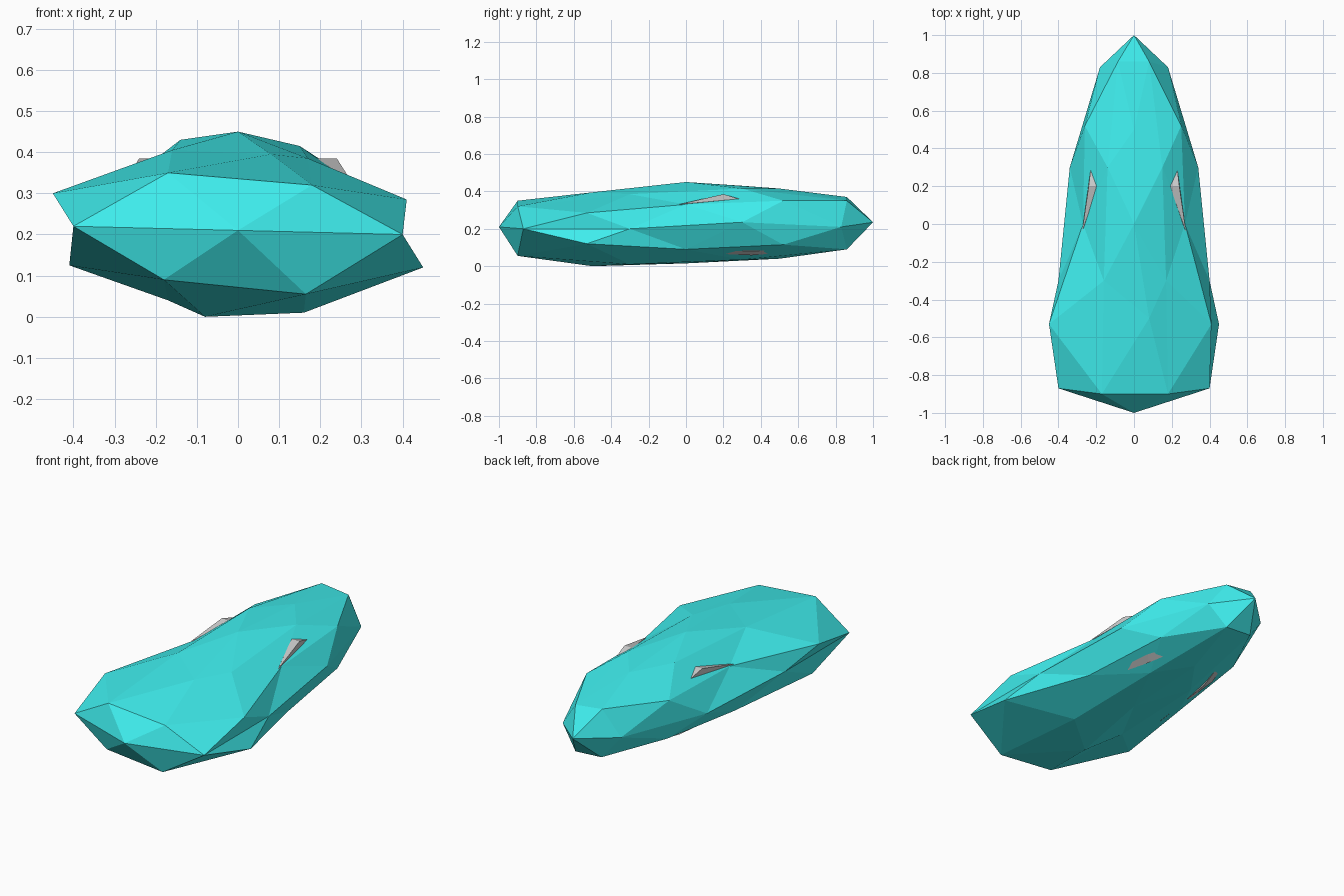
import bpy, bmesh

if "Cube" in bpy.data.objects:
    bpy.data.objects.remove(bpy.data.objects["Cube"])

# Six-sided staggered rings along y: (y of side points, y of others, six x/z pairs).
# Even rings start at 0 degrees, odd rings at 30 degrees.
RINGS = [
    (-.87, -.90, [(.40, .20), (.18, .32), (-.17, .35), (-.40, .22), (-.18, .09), (.165, .055)]),
    (-.53, -.50, [(.41, .285), (.08, .395), (-.45, .30), (-.41, .125), (-.08, .0), (.45, .12)]),
    (-.30, -.30, [(.40, .20), (.17, .385), (-.16, .405), (-.40, .22), (-.17, .04), (.16, .01)]),
    (0.00, 0.00, [(.27, .33), (.00, .45), (-.27, .33), (-.30, .09), (.00, .015), (.31, .09)]),
    (.30, .30, [(.34, .235), (.15, .415), (-.14, .43), (-.34, .20), (-.14, .035), (.14, .035)]),
    (.52, .50, [(.25, .35), (.00, .415), (-.26, .335), (-.25, .12), (.00, .04), (.25, .115)]),
    (.83, .86, [(.18, .21), (.08, .35), (-.085, .37), (-.18, .225), (-.08, .10), (.08, .09)]),
]


def finish(bm, name, mat=None):
    bmesh.ops.recalc_face_normals(bm, faces=bm.faces)
    me = bpy.data.meshes.new(name)
    bm.to_mesh(me)
    bm.free()
    ob = bpy.data.objects.new(name, me)
    bpy.context.collection.objects.link(ob)
    if mat:
        me.materials.append(mat)
    return ob


cyan = bpy.data.materials.new("cyan")
cyan.diffuse_color = (.05, .86, .86, 1)
cyan.use_nodes = True
cyan.node_tree.nodes["Principled BSDF"].inputs["Base Color"].default_value = cyan.diffuse_color

# Faceted crystal body
bm = bmesh.new()
v = []
for i, (ys, yo, pts) in enumerate(RINGS):
    side = (0, 3) if i % 2 == 0 else (0, 2, 3, 5)
    v.append([bm.verts.new((x, ys if k in side else yo, z)) for k, (x, z) in enumerate(pts)])
front_tip = bm.verts.new((0, -1, .21))
back_tip = bm.verts.new((0, 1, .235))
for k in range(6):
    n = (k + 1) % 6
    for tip, end, nxt in ((front_tip, v[0], v[1]), (back_tip, v[6], v[5])):
        bm.faces.new((tip, end[k], end[n]))
        bm.faces.new((nxt[k], end[n], end[k]))
    # Diamonds between rings, split lengthwise
    for i in range(5):
        pair = (k, k - 1) if i % 2 == 0 else (k, n)
        for m in pair:
            bm.faces.new((v[i][k], v[i + 1][m], v[i + 2][k]))
finish(bm, "crystal_body", cyan)

# Grey core slivers that show through the body, mirrored left and right
UPPER = [(.275, -.04, .33), (.19, .20, .385), (.24, .20, .385), (.23, .285, .36), (.18, .15, .33)]
LOWER = [(.28, -.12, .08), (.19, .35, .058), (.225, .38, .082), (.06, .80, .098), (.15, .35, .13)]


def sliver(name, pts):
    for s, label in ((1, "right"), (-1, "left")):
        bm = bmesh.new()
        for x, y, z in pts:
            bm.verts.new((s * x, y, z))
        bmesh.ops.convex_hull(bm, input=bm.verts)
        finish(bm, name + "_" + label)


sliver("upper_core_sliver", UPPER)
sliver("lower_core_sliver", LOWER)
